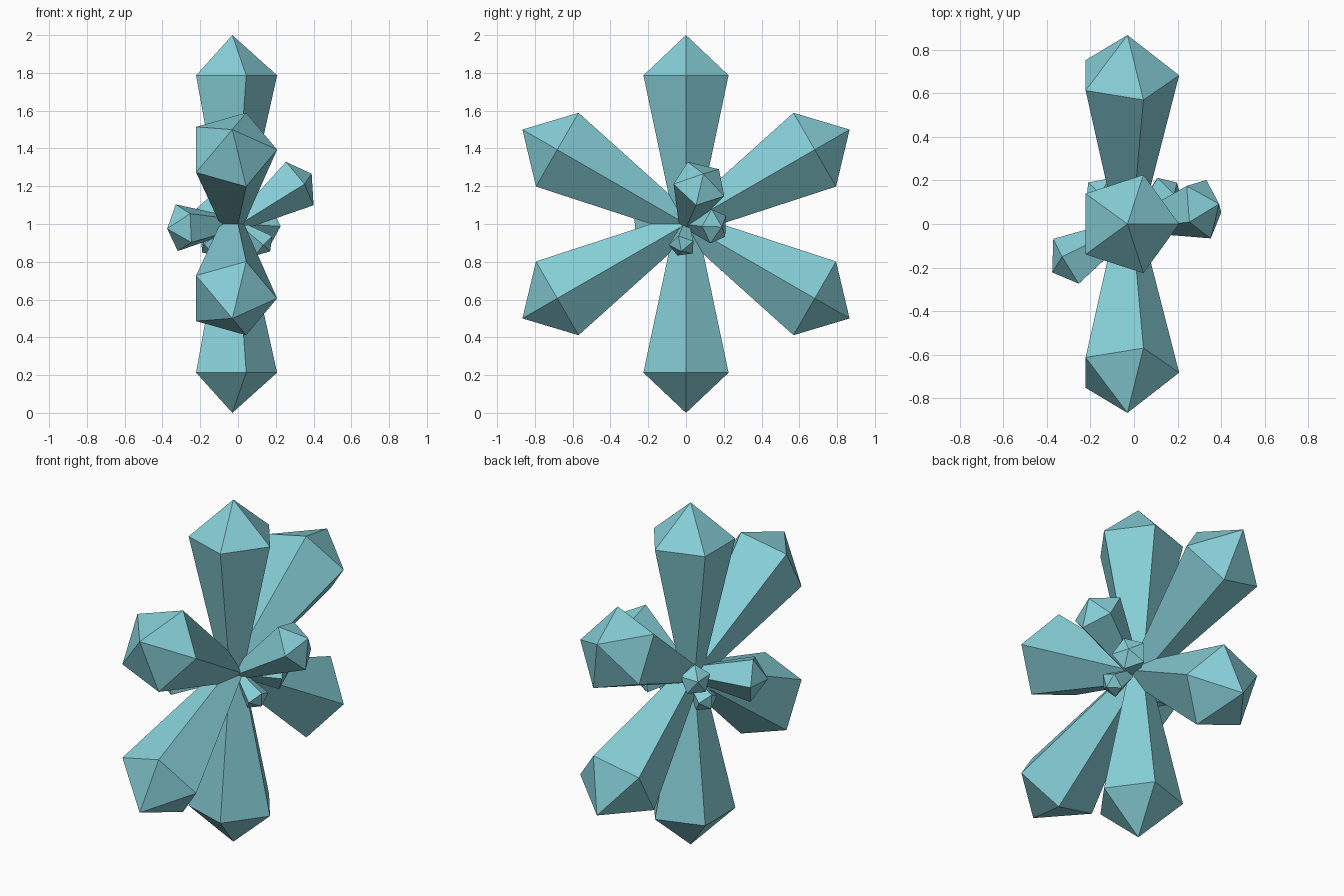
import bpy, bmesh, math
from mathutils import Vector

if "Cube" in bpy.data.objects:
    bpy.data.objects.remove(bpy.data.objects["Cube"])

mat = bpy.data.materials.new("teal_crystal")
mat.diffuse_color = (0.24, 0.62, 0.68, 1)
mat.use_nodes = True
mat.node_tree.nodes["Principled BSDF"].inputs["Base Color"].default_value = mat.diffuse_color


def crystal(name, start, tip, ring_at, r_base, r_ring, toward):
    """Five-sided shard: narrow base, wide ring, pointed tip.
    'toward' sets where the first corner of the pentagon faces."""
    start, tip = Vector(start), Vector(tip)
    axis = (tip - start).normalized()
    u = Vector(toward)
    u = (u - axis * u.dot(axis)).normalized()
    v = axis.cross(u)
    bm = bmesh.new()

    def ring(centre, r):
        return [bm.verts.new(centre + r * (u * math.cos(a) + v * math.sin(a)))
                for a in (math.tau * i / 5 for i in range(5))]

    low = ring(start, r_base)
    high = ring(start.lerp(tip, ring_at), r_ring)
    apex = bm.verts.new(tip)
    bm.faces.new(low[::-1])
    for i in range(5):
        j = (i + 1) % 5
        bm.faces.new((low[i], low[j], high[j], high[i]))
        bm.faces.new((high[i], high[j], apex))
    bmesh.ops.recalc_face_normals(bm, faces=bm.faces)
    mesh = bpy.data.meshes.new(name)
    bm.to_mesh(mesh)
    bm.free()
    mesh.materials.append(mat)
    bpy.context.collection.objects.link(bpy.data.objects.new(name, mesh))


# Six large shards in a star, standing in the side plane
for k in range(6):
    a = math.radians(90 + 60 * k)
    crystal(f"large_shard_{k + 1}", (-0.03, 0, 1),
            (-0.03, math.cos(a), 1 + math.sin(a)),
            0.787, 0.062, 0.237, (1, 0, 0))

# Small shards growing out of both sides: tip, ring radius, corner direction
small = [
    ("right_upper_shard", (0.39, 0.092, 1.266), 0.145, (-0.067, -0.074, 0.132)),
    ("right_back_shard", (0.197, 0.19, 0.985), 0.095, (0.65, -0.76, 0)),
    ("right_lower_shard", (0.17, -0.025, 0.855), 0.072, (0, -0.02, 0.14)),
    ("left_front_shard", (-0.375, -0.222, 0.975), 0.13, (-0.08, 0.093, 0)),
    ("left_back_shard", (-0.21, 0.19, 1.07), 0.085, (0, 0, 1)),
    ("left_lower_shard", (-0.19, 0.04, 0.85), 0.07, (0, 0, 1)),
]
for name, tip, r, toward in small:
    crystal(name, (0, 0, 1), tip, 0.81, r * 0.27, r, toward)
